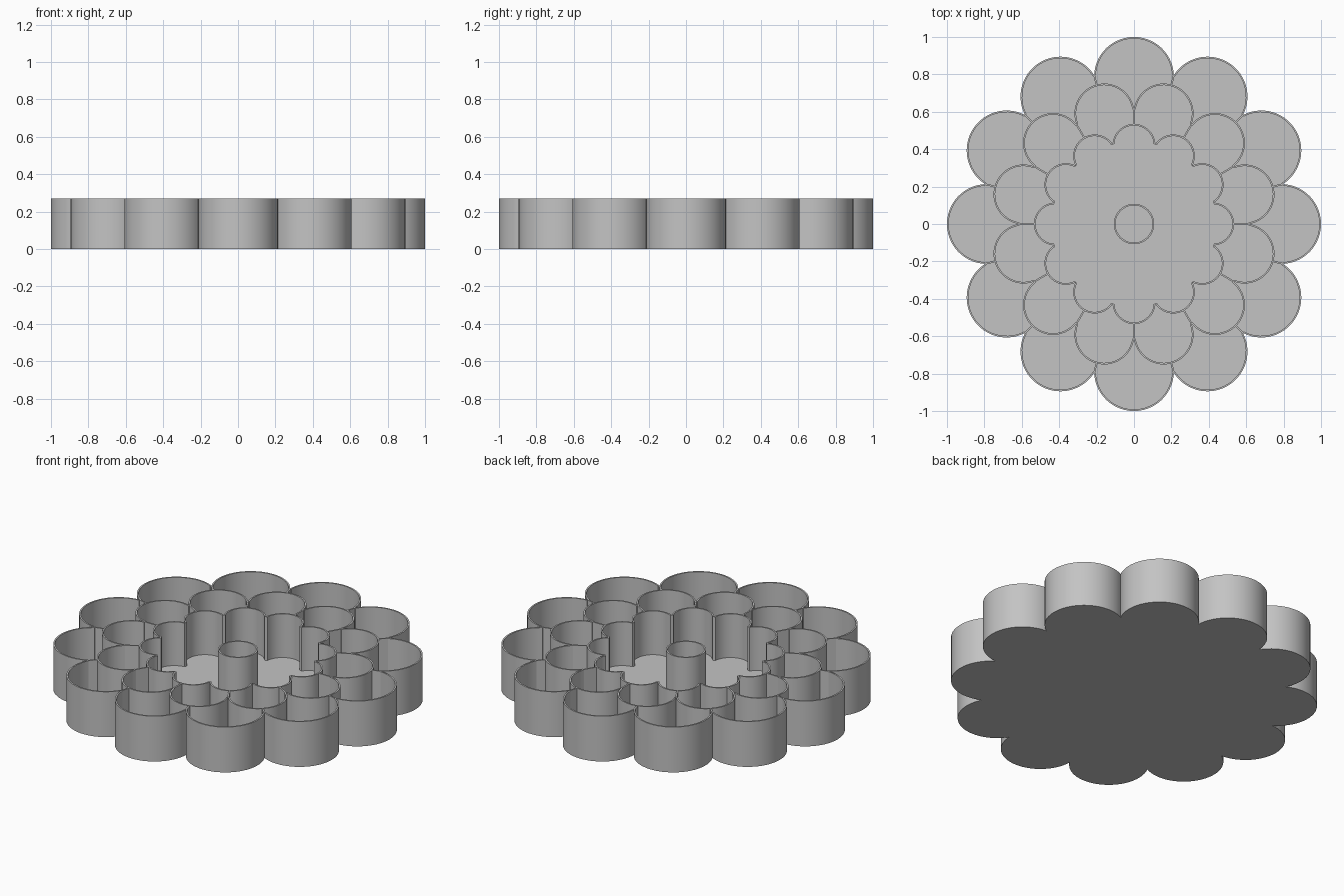
import bpy, bmesh, math
from mathutils import Matrix, Vector

HEIGHT, FLOOR, WALL, PETALS, STEPS = 0.27, 0.01, 0.009, 12, 28
HALF = math.pi / PETALS

if "Cube" in bpy.data.objects:
    bpy.data.objects.remove(bpy.data.objects["Cube"])

grey = bpy.data.materials.new("plain grey")
grey.use_nodes = True
colour = (0.55, 0.55, 0.55, 1)
grey.diffuse_color = colour
grey.node_tree.nodes["Principled BSDF"].inputs["Base Color"].default_value = colour


def finish(name, bm):
    bmesh.ops.recalc_face_normals(bm, faces=bm.faces[:])
    mesh = bpy.data.meshes.new(name)
    bm.to_mesh(mesh)
    bm.free()
    mesh.materials.append(grey)
    obj = bpy.data.objects.new(name, mesh)
    bpy.context.collection.objects.link(obj)
    bpy.ops.object.select_all(action="DESELECT")
    obj.select_set(True)
    bpy.context.view_layer.objects.active = obj
    bpy.ops.object.shade_smooth_by_angle(angle=math.radians(30))
    return obj


def scallop(centre, radius, start, inset=0):
    """Outline of touching round petals, optionally moved inwards."""
    side = centre * math.sin(HALF)
    r = centre * math.cos(HALF) + math.sqrt(max(radius**2 - side**2, 0))
    limit = math.atan2(r * math.sin(HALF), r * math.cos(HALF) - centre)
    points = []
    for k in range(PETALS):
        turn = Matrix.Rotation(start + 2 * HALF * k, 3, "Z")
        # skip the last point of each petal where it meets the next one
        for i in range(STEPS + (1 if inset else 0)):
            a = limit * (2 * i / STEPS - 1)
            reach = radius - inset
            points.append(turn @ Vector((centre + reach * math.cos(a), reach * math.sin(a), 0)))
    return points


def prism(bm, outline, bottom, top):
    face = bm.faces.new([bm.verts.new((p.x, p.y, bottom)) for p in outline])
    moved = bmesh.ops.extrude_face_region(bm, geom=[face], use_keep_orig=True)
    verts = [g for g in moved["geom"] if isinstance(g, bmesh.types.BMVert)]
    bmesh.ops.translate(bm, verts=verts, vec=(0, 0, top - bottom))


def wall(name, outer, inner):
    """Upright wall with a flat rim between two closed outlines."""
    bm = bmesh.new()
    loops = []
    for outline in (outer, inner):
        low = [bm.verts.new((p.x, p.y, 0)) for p in outline]
        high = [bm.verts.new((p.x, p.y, HEIGHT)) for p in outline]
        loops.append(high)
        for i in range(len(low)):
            j = (i + 1) % len(low)
            bm.faces.new((low[i], low[j], high[j], high[i]))
    rim = [bm.edges.get((lp[i], lp[i - 1])) for lp in loops for i in range(len(lp))]
    bmesh.ops.triangle_fill(bm, edges=rim, use_beauty=True)
    return finish(name, bm)


def dividers(name, near, far, start):
    """Short radial walls joining one ring of petals to the next."""
    bm = bmesh.new()
    for k in range(PETALS):
        turn = Matrix.Rotation(start + 2 * HALF * k, 3, "Z")
        corners = [(near, -1), (far, -1), (far, 1), (near, 1)]
        prism(bm, [turn @ Vector((x, s * WALL / 2, 0)) for x, s in corners], 0, HEIGHT)
    return finish(name, bm)


# Petal walls, each ring turned half a petal from its neighbour
rings = {
    "outer_petal_wall": (0.7865, 0.2135, 0),
    "middle_petal_wall": (0.612, 0.16, HALF),
    "inner_petal_wall": (0.42, 0.115, 0),
}
for name, (centre, radius, start) in rings.items():
    wall(name, scallop(centre, radius, start), scallop(centre, radius, start, WALL))

# Radial dividers between the rings
dividers("outer_dividers", 0.768, 0.822, HALF)
dividers("middle_dividers", 0.53, 0.615, 0)

# Round cup in the middle
circle = [Vector((math.cos(a), math.sin(a), 0)) for a in (2 * math.pi * i / 64 for i in range(64))]
wall("centre_cup", [p * 0.108 for p in circle], [p * (0.108 - WALL) for p in circle])

# Floor slab
floor = bmesh.new()
prism(floor, scallop(*rings["outer_petal_wall"]), 0, FLOOR)
finish("floor", floor)
